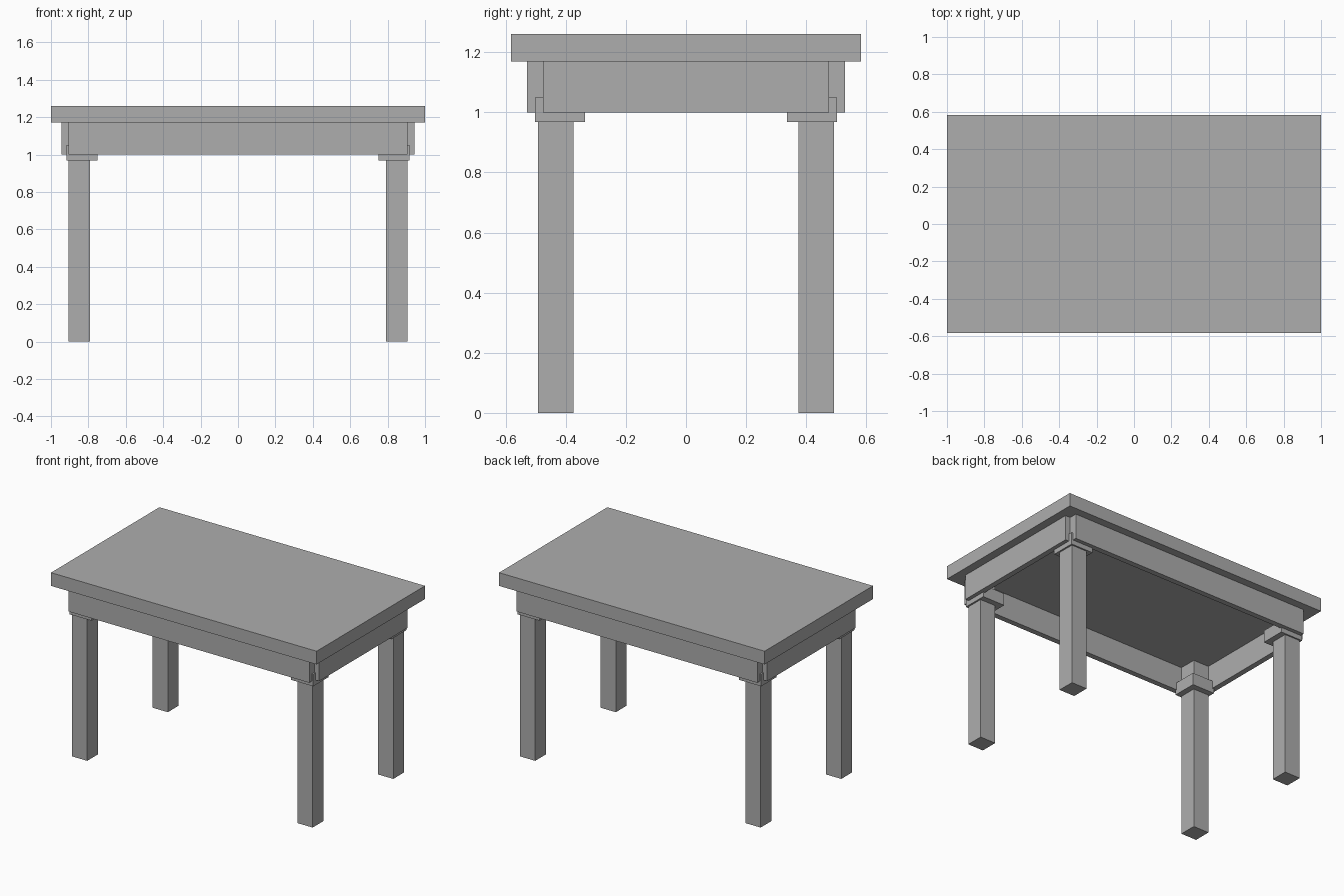
import bpy

cube = bpy.data.objects.get("Cube")
if cube:
    bpy.data.objects.remove(cube, do_unlink=True)

# Single plain grey for the whole table
grey = bpy.data.materials.new("plain grey")
grey.use_nodes = True
colour = (0.42, 0.42, 0.42, 1)
grey.diffuse_color = colour
grey.node_tree.nodes["Principled BSDF"].inputs["Base Color"].default_value = colour

TOP, UNDER, APRON_LOW = 1.26, 1.17, 1.0


def box(name, x, y, z):
    """Box from (low, high) ranges along each axis."""
    ranges = (x, y, z)
    bpy.ops.mesh.primitive_cube_add(size=1, location=[(a + b) / 2 for a, b in ranges])
    obj = bpy.context.object
    obj.name = name
    obj.scale = [abs(b - a) for a, b in ranges]
    bpy.ops.object.transform_apply(location=False, rotation=False, scale=True)
    obj.data.materials.append(grey)
    return obj


# Table top
box("table_top", (-1, 1), (-0.583, 0.583), (UNDER, TOP))

# Aprons, stopping short of each other at the corners
for s, side, end in ((-1, "front", "right"), (1, "back", "left")):
    box(side + "_apron", (-0.907, 0.907), (s * 0.492, s * 0.529), (APRON_LOW, UNDER))
    box(end + "_apron", (s * 0.907, s * 0.944), (-0.475, 0.475), (APRON_LOW, UNDER))

# Legs run up to the top, each with a square collar under the aprons
for sx, end in ((-1, "right"), (1, "left")):
    for sy, side in ((-1, "front"), (1, "back")):
        corner = side + "_" + end
        box(corner + "_leg", (sx * 0.791, sx * 0.907), (sy * 0.375, sy * 0.492), (0, UNDER))
        box(corner + "_collar", (sx * 0.752, sx * 0.918), (sy * 0.336, sy * 0.502), (0.968, 1.05))
